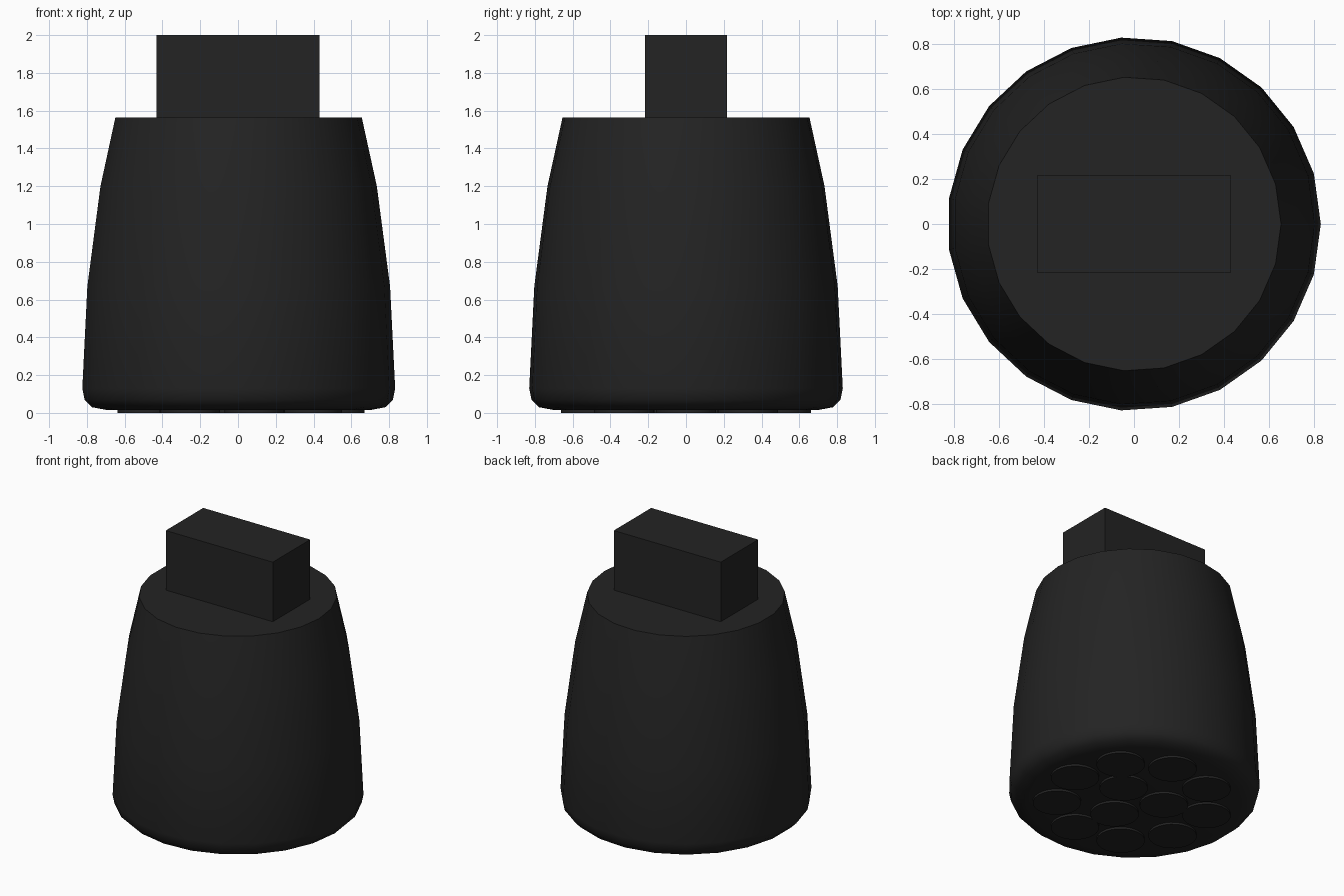
import bpy, bmesh, math

if "Cube" in bpy.data.objects:
    bpy.data.objects.remove(bpy.data.objects["Cube"])

rubber = bpy.data.materials.new("black rubber")
rubber.diffuse_color = (0.017, 0.017, 0.017, 1)
rubber.use_nodes = True
rubber.node_tree.nodes["Principled BSDF"].inputs["Base Color"].default_value = rubber.diffuse_color


def finish(bm, name, smooth=None):
    bmesh.ops.recalc_face_normals(bm, faces=bm.faces)
    me = bpy.data.meshes.new(name)
    bm.to_mesh(me)
    bm.free()
    me.materials.append(rubber)
    ob = bpy.data.objects.new(name, me)
    bpy.context.collection.objects.link(ob)
    if smooth:
        bpy.ops.object.select_all(action='DESELECT')
        ob.select_set(True)
        bpy.context.view_layer.objects.active = ob
        bpy.ops.object.shade_smooth_by_angle(angle=math.radians(smooth))
    return ob


def lathe(profile, sides, name, smooth, cx=0, cy=0):
    """Revolve (radius, z) points, closed with flat caps."""
    bm = bmesh.new()
    rings = []
    for r, z in profile:
        rings.append([bm.verts.new((cx + r * math.cos(2 * math.pi * i / sides),
                                    cy + r * math.sin(2 * math.pi * i / sides), z))
                      for i in range(sides)])
    for a, b in zip(rings, rings[1:]):
        for i in range(sides):
            j = (i + 1) % sides
            bm.faces.new((a[i], a[j], b[j], b[i]))
    bm.faces.new(rings[0][::-1])
    bm.faces.new(rings[-1])
    return finish(bm, name, smooth)


# Tapered body with rounded lower rim
lathe([(0.70, 0.015), (0.78, 0.03), (0.82, 0.07), (0.832, 0.13),
       (0.805, 0.67), (0.735, 1.20), (0.655, 1.565)], 23, "body", 40)

# Rectangular tab on top
bm = bmesh.new()
bmesh.ops.create_cube(bm, size=1)
for v in bm.verts:
    v.co = (v.co.x * 0.864, v.co.y * 0.432, 1.7825 + v.co.z * 0.435)
finish(bm, "top_tab")

# Grip pads on the underside: nine outer, three inner
pads = [(0.51, 40 * i) for i in range(9)] + [(0.20, 30 + 120 * i) for i in range(3)]
for n, (r, deg) in enumerate(pads):
    a = math.radians(deg)
    lathe([(0.16, 0.0), (0.16, 0.017)], 24, f"grip_pad_{n + 1}", 30,
          r * math.cos(a), r * math.sin(a))
